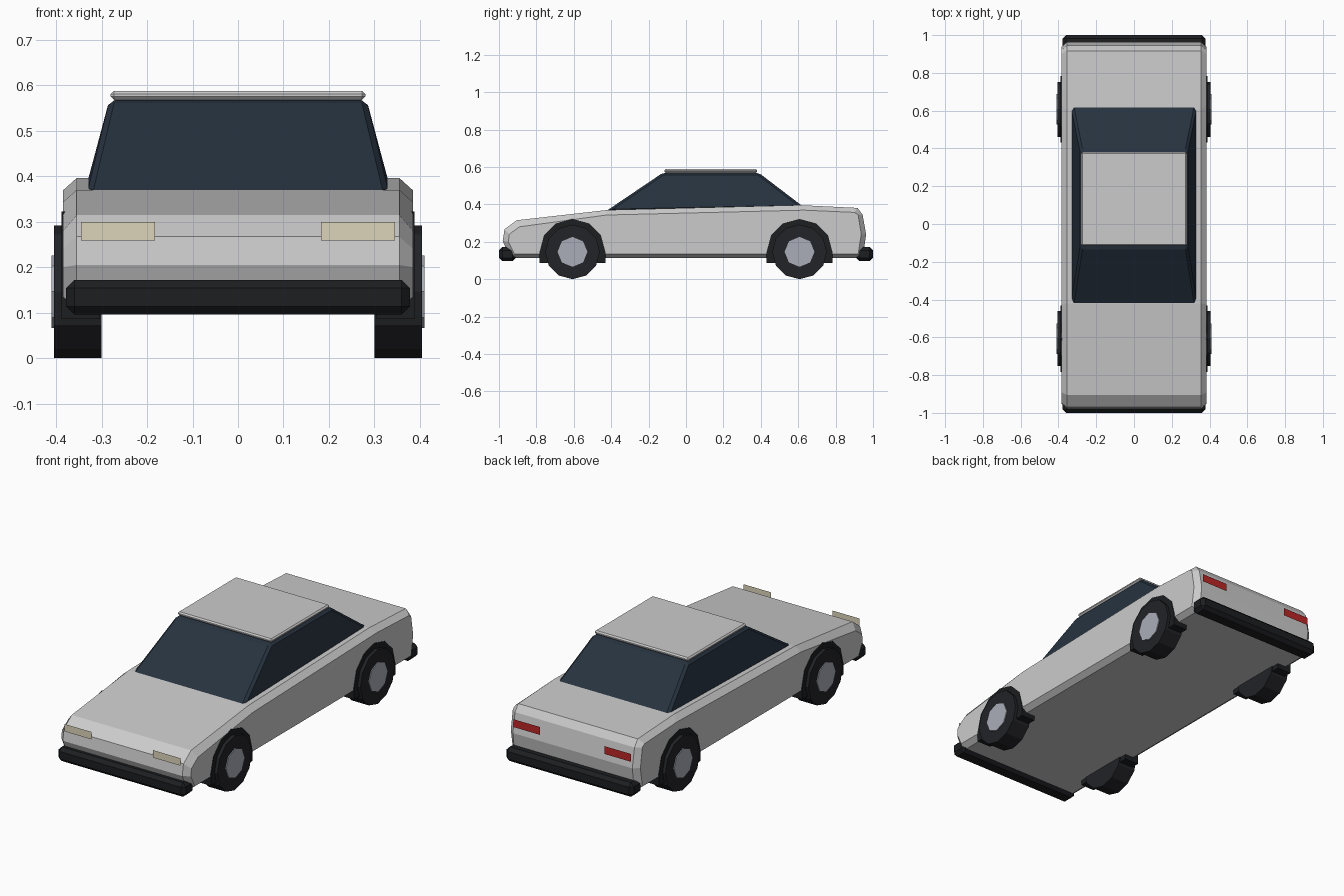
import bpy, bmesh
from math import cos, sin, pi

if "Cube" in bpy.data.objects:
    bpy.data.objects.remove(bpy.data.objects["Cube"])


def material(name, rgb):
    m = bpy.data.materials.new(name)
    m.diffuse_color = (*rgb, 1)
    m.use_nodes = True
    m.node_tree.nodes["Principled BSDF"].inputs["Base Color"].default_value = m.diffuse_color
    return m


BLACK = material("black trim", (0.012, 0.013, 0.015))
RUBBER = material("rubber", (0.016, 0.017, 0.02))
GLASS = material("dark glass", (0.02, 0.032, 0.05))
METAL = material("hub metal", (0.4, 0.42, 0.48))
CREAM = material("headlight cream", (0.72, 0.66, 0.49))
RED = material("tail red", (0.5, 0.02, 0.02))


def finish(name, bm, mat=None, bevel=0):
    bmesh.ops.recalc_face_normals(bm, faces=bm.faces)
    mesh = bpy.data.meshes.new(name)
    bm.to_mesh(mesh)
    bm.free()
    ob = bpy.data.objects.new(name, mesh)
    bpy.context.collection.objects.link(ob)
    if mat:
        mesh.materials.append(mat)
    if bevel:
        mod = ob.modifiers.new("bevel", 'BEVEL')
        mod.width = bevel
        mod.segments = 1
        mod.limit_method = 'NONE'
    return ob


def loft(name, rings, mat=None, bevel=0):
    """Join rings of equal length with quads and cap both ends."""
    bm = bmesh.new()
    loops = [[bm.verts.new(p) for p in ring] for ring in rings]
    n = len(loops[0])
    for a, b in zip(loops, loops[1:]):
        for i in range(n):
            j = (i + 1) % n
            bm.faces.new((a[i], a[j], b[j], b[i]))
    bm.faces.new(loops[0])
    bm.faces.new(loops[-1])
    return finish(name, bm, mat, bevel)


def rect(x, y0, y1, z0, z1=None):
    z1 = z0 if z1 is None else z1
    return [(-x, y0, z0), (x, y0, z0), (x, y1, z1), (-x, y1, z1)]


def prism(name, profile, x0, x1, mat):
    return loft(name, [[(x, y, z) for y, z in profile] for x in (x0, x1)], mat)


def arc(y, z, r, sides, count):
    return [(y + r * cos(2 * pi * i / sides), z + r * sin(2 * pi * i / sides))
            for i in range(count)]


# body: side profile with a smaller profile on each flank forming the chamfer
outer = [(-.94, .112), (-.98, .205), (-.97, .267), (-.905, .315), (-.42, .37),
         (.605, .396), (.917, .381), (.944, .345), (.963, .24), (.945, .112)]
flank = [(-.917, .134), (-.95, .2), (-.945, .24), (-.89, .28), (-.425, .343),
         (.63, .369), (.90, .357), (.92, .345), (.937, .24), (.92, .134)]
loft("body", [[(x, y, z) for y, z in prof] for x, prof in
              ((-.385, flank), (-.355, outer), (.355, outer), (.385, flank))])

# cabin glass and roof panel
loft("cabin_glass", [rect(.332, -.43, .63, .362, .385),
                     rect(.283, -.125, .39, .568)], GLASS, .012)
loft("roof", [rect(.28, -.115, .38, .568), rect(.28, -.115, .38, .588)],
     None, .007)

# bumpers
for name, y0, y1 in (("front_bumper", -1, -.91), ("rear_bumper", .91, 1)):
    loft(name, [rect(.378, y0, y1, .096), rect(.378, y0, y1, .172)],
         BLACK, .018)

# wheels, hubs and wheel arches
for end, y in (("front", -.607), ("rear", .607)):
    for side, s in (("left", -1), ("right", 1)):
        tag = f"{end}_{side}"
        prism(tag + "_tyre", arc(y, .146, .146, 12, 12), s * .30, s * .405, RUBBER)
        prism(tag + "_hub", arc(y, .146, .08, 8, 8), s * .39, s * .41, METAL)
        arch = arc(y, .146, .176, 12, 7) + [(y - .176, .086), (y + .176, .086)]
        prism(tag + "_arch", arch, s * .305, s * .388, BLACK)

# lamps: flat upright panels
for name, y, xc, w, z0, z1, mat in (
        ("headlight", -.982, .264, .162, .259, .299, CREAM),
        ("tail_light", .966, .27, .157, .275, .317, RED)):
    for side, s in (("left", -1), ("right", 1)):
        bm = bmesh.new()
        a, b = s * xc - w / 2, s * xc + w / 2
        pts = [(a, y, z0), (b, y, z0), (b, y, z1), (a, y, z1)]
        if y > 0:
            pts.reverse()
        bm.faces.new([bm.verts.new(p) for p in pts])
        mesh = bpy.data.meshes.new(f"{name}_{side}")
        bm.to_mesh(mesh)
        bm.free()
        mesh.materials.append(mat)
        bpy.context.collection.objects.link(
            bpy.data.objects.new(f"{name}_{side}", mesh))
